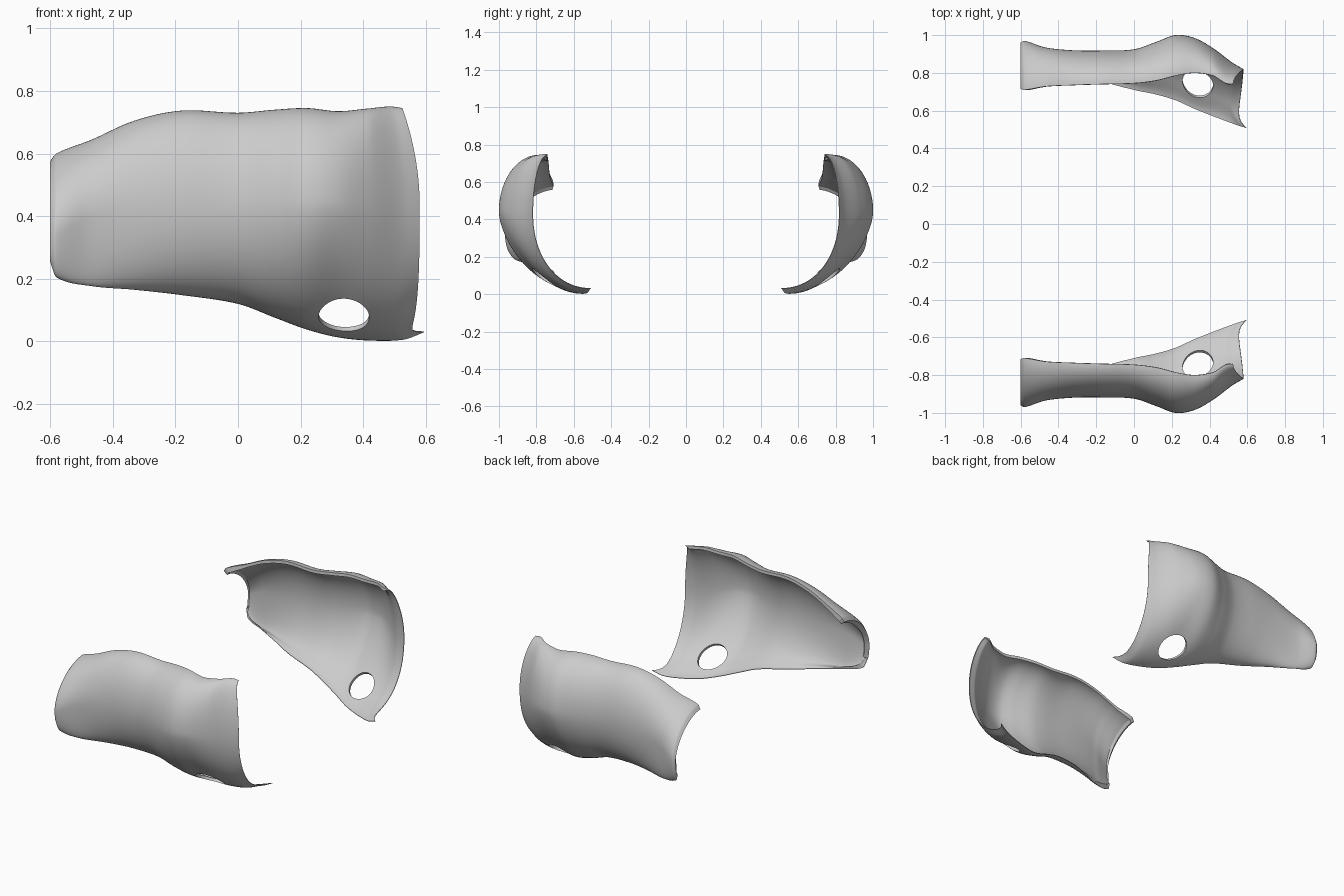
import bpy, bmesh, math
from mathutils import Vector, Matrix

if "Cube" in bpy.data.objects:
    bpy.data.objects.remove(bpy.data.objects["Cube"])

# Cross-section stations along x. Each is a C-shaped section:
# x, top edge (p, z), widest point (p, z), bottom edge (p, z), straightness of upper and lower arcs
STATIONS = [
    (-.600, .715, .575, .960, .34, .938, .255, 1.15, 1.0),
    (-.580, .710, .600, .970, .35, .925, .205, 1.15, 1.0),
    (-.470, .728, .643, .935, .40, .895, .177, 1.05, 1.0),
    (-.330, .735, .705, .920, .42, .830, .165, 1.0, 1.0),
    (-.180, .740, .737, .918, .44, .760, .148, 1.0, 1.0),
    (.000, .745, .730, .925, .44, .710, .120, 1.0, 1.05),
    (.120, .760, .740, .965, .44, .685, .075, 1.0, 1.12),
    (.220, .785, .745, 1.00, .44, .655, .038, 1.0, 1.22),
    (.320, .800, .735, .985, .44, .610, .013, 1.0, 1.28),
    (.420, .785, .744, .930, .43, .570, .003, 1.0, 1.15),
    (.520, .745, .750, .855, .42, .530, .006, 1.0, 1.0),
    (.580, .740, .745, .820, .43, .510, .030, 1.0, .95),
]
STEPS, ARC = 8, 20


def smooth_stations():
    """Smooth interpolation through the stations."""
    out, n = [], len(STATIONS)
    for i in range(n - 1):
        a, b, c, d = (STATIONS[max(0, min(n - 1, i + k))] for k in (-1, 0, 1, 2))
        h = c[0] - b[0]
        for s in range(STEPS + (i == n - 2)):
            t = s / STEPS
            row = []
            for p, q, r, w in zip(a, b, c, d):
                m1 = (r - p) / (c[0] - a[0]) * h
                m2 = (w - q) / (d[0] - b[0]) * h
                row.append((2*t**3 - 3*t*t + 1) * q + (t**3 - 2*t*t + t) * m1
                           + (3*t*t - 2*t**3) * r + (t**3 - t*t) * m2)
            out.append(row)
    return out


def section(x, pt, zt, pm, zm, pb, zb, ku, kl):
    """Upper quarter arc followed by the lower one, with a shaped front edge."""
    front = max(0, (x - .42) / .16)
    pts = []
    for j in range(2 * ARC + 1):
        w = abs(j - ARC) / ARC
        a = math.pi / 2 * w
        c, s = max(0, math.cos(a)), math.sin(a)
        if j <= ARC:
            p, z = pt + (pm - pt) * c ** ku, zm + (zt - zm) * s ** ku
            dx = -.055 * s ** 2
        else:
            p, z = pb + (pm - pb) * c ** kl, zm + (zb - zm) * s ** kl
            dx = -.045 * w ** 2.5 + .06 * w ** 14
        pts.append(Vector((x + dx * front, -p, z)))
    return pts


def wall(i, j, count):
    """Relative wall thickness: heavier rim at the narrow end, thin front and lower edges."""
    x = smooth[i][0]
    base = .6 + .4 * max(0, min(1, (-.45 - x) / .1))
    front = min(1, (count - 1 - i) / 6)
    low = 1 if x < -.45 else min(1, (2 * ARC - j) / 4)
    return max(.1, base * min(front, low))


# Curved side shell
smooth = smooth_stations()
bm = bmesh.new()
rows = [[bm.verts.new(v) for v in section(*s)] for s in smooth]
for r0, r1 in zip(rows, rows[1:]):
    for j in range(2 * ARC):
        bm.faces.new((r0[j], r0[j + 1], r1[j + 1], r1[j]))
mesh = bpy.data.meshes.new("side_shell")
bm.to_mesh(mesh)
bm.free()
shell = bpy.data.objects.new("side_shell", mesh)
bpy.context.collection.objects.link(shell)
group = shell.vertex_groups.new(name="wall")
for i in range(len(smooth)):
    for j in range(2 * ARC + 1):
        group.add([i * (2 * ARC + 1) + j], wall(i, j, len(smooth)), 'REPLACE')

# Cutter for the oval opening in the lower front
bm = bmesh.new()
bmesh.ops.create_cone(bm, cap_ends=True, segments=40, radius1=1, radius2=1, depth=1)
axis = Vector((0, -.65, -.76)).normalized()
up = Vector((0, -.76, .65)).normalized()
side = up.cross(axis)
rot = Matrix((side, up, axis)).transposed().to_4x4()
bmesh.ops.transform(bm, verts=bm.verts, matrix=Matrix.Translation((.338, -.735, .103)) @ rot
                    @ Matrix.Rotation(.5, 4, 'Z') @ Matrix.Diagonal((.078, .09, .22, 1)))
bmesh.ops.recalc_face_normals(bm, faces=bm.faces)
cut_mesh = bpy.data.meshes.new("opening_cutter")
bm.to_mesh(cut_mesh)
bm.free()
cutter = bpy.data.objects.new("opening_cutter", cut_mesh)
bpy.context.collection.objects.link(cutter)
cutter.hide_render = True
cutter.hide_set(True)

# Wall thickness, opening, and the opposite shell
solid = shell.modifiers.new("thickness", 'SOLIDIFY')
solid.thickness, solid.offset = .03, -1
solid.vertex_group = "wall"
hole = shell.modifiers.new("opening", 'BOOLEAN')
hole.object, hole.operation, hole.solver = cutter, 'DIFFERENCE', 'EXACT'
mirror = shell.modifiers.new("mirror", 'MIRROR')
mirror.use_axis = (False, True, False)
mirror.use_mirror_merge = False

# Bake the modifiers, then drop the cutter
bpy.context.view_layer.update()
final = bpy.data.meshes.new_from_object(shell.evaluated_get(bpy.context.evaluated_depsgraph_get()))
shell.modifiers.clear()
shell.data = final
bpy.data.objects.remove(cutter)

bpy.context.view_layer.objects.active = shell
shell.select_set(True)
bpy.ops.object.shade_smooth_by_angle(angle=math.radians(50))
